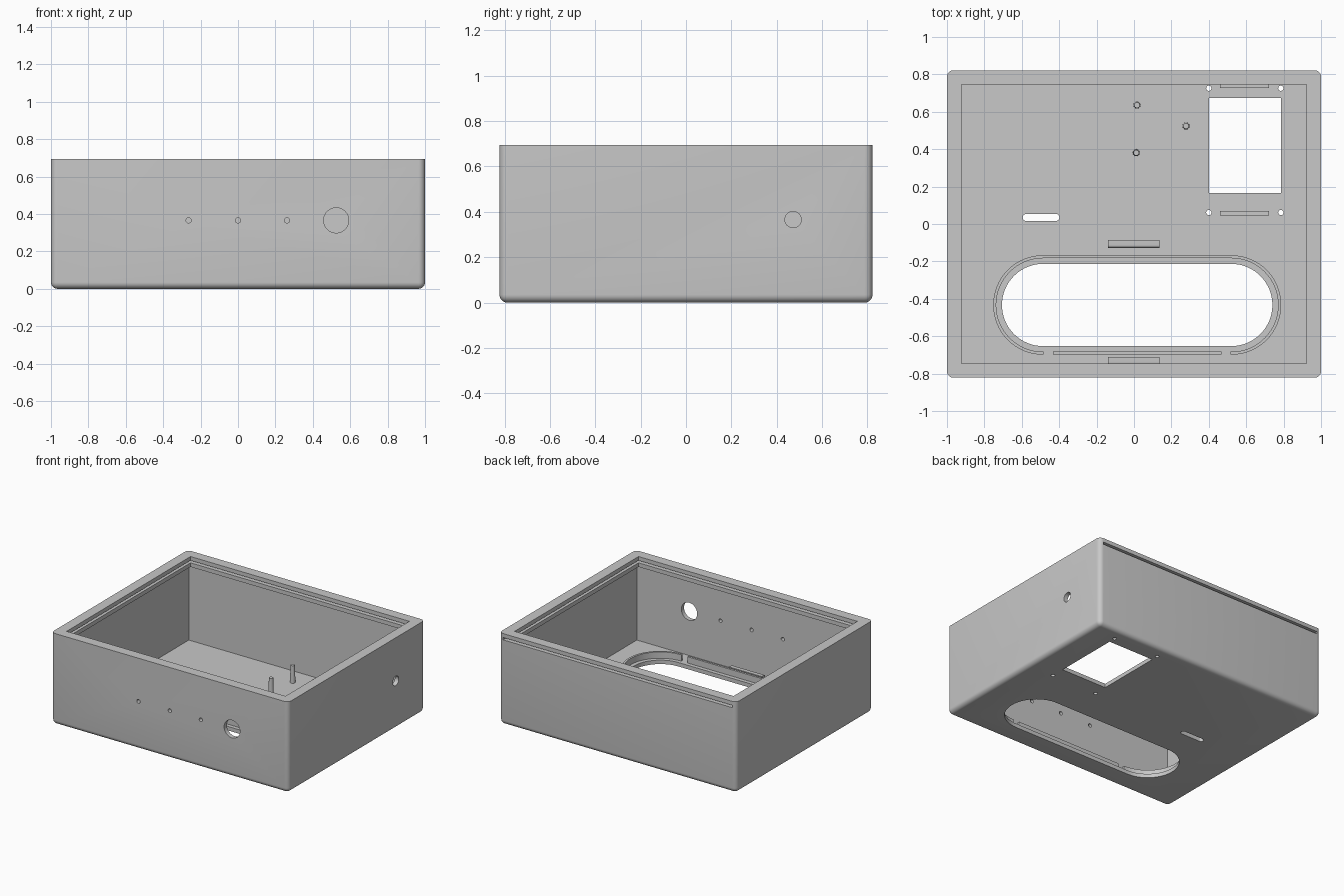
import bpy, bmesh, math
from mathutils import Vector, Matrix

cube = bpy.data.objects.get("Cube")
if cube:
    bpy.data.objects.remove(cube, do_unlink=True)

grey = bpy.data.materials.new("plain_grey")
grey.use_nodes = True
COLOUR = (0.58, 0.58, 0.58, 1)
grey.diffuse_color = COLOUR
grey.node_tree.nodes["Principled BSDF"].inputs["Base Color"].default_value = COLOUR

TOP, FLOOR, LIP = 0.695, 0.03, 0.078
FX, FY = 1.0, 0.822


def finish(name, bm):
    bmesh.ops.recalc_face_normals(bm, faces=bm.faces)
    mesh = bpy.data.meshes.new(name)
    bm.to_mesh(mesh)
    bm.free()
    mesh.materials.append(grey)
    ob = bpy.data.objects.new(name, mesh)
    bpy.context.collection.objects.link(ob)
    return ob


def box(name, x, y, z, bevel=0, pick=None):
    """Box from ranges; optionally round the edges chosen by pick."""
    bm = bmesh.new()
    bmesh.ops.create_cube(bm, size=1)
    for v in bm.verts:
        v.co = Vector([(r[0] + r[1]) / 2 + c * (r[1] - r[0]) for r, c in zip((x, y, z), v.co)])
    if bevel:
        edges = [e for e in bm.edges if pick(e)]
        bmesh.ops.bevel(bm, geom=edges, offset=bevel, segments=6, profile=0.5, affect='EDGES')
    return finish(name, bm)


def rod(name, centre, r, depth, axis='Z', n=32, taper=1):
    bm = bmesh.new()
    turn = {'X': Matrix.Rotation(math.pi / 2, 4, 'Y'),
            'Y': Matrix.Rotation(math.pi / 2, 4, 'X'), 'Z': Matrix()}[axis]
    bmesh.ops.create_cone(bm, cap_ends=True, segments=n, radius1=r, radius2=r * taper, depth=depth,
                          matrix=Matrix.Translation(centre) @ turn)
    return finish(name, bm)


def stadium(name, cx, cy, half, r, z0, z1, n=32):
    """Prism with straight sides and round ends, along x."""
    bm = bmesh.new()
    ring = []
    for side in (1, -1):
        for i in range(n + 1):
            a = -math.pi / 2 + math.pi * i / n
            ring.append(bm.verts.new((cx + side * (half - r + r * math.cos(a)),
                                      cy + side * r * math.sin(a), z0)))
    face = bm.faces.new(ring)
    new = bmesh.ops.extrude_face_region(bm, geom=[face])["geom"]
    bmesh.ops.translate(bm, vec=(0, 0, z1 - z0), verts=[g for g in new if isinstance(g, bmesh.types.BMVert)])
    return finish(name, bm)


def activate(ob):
    bpy.ops.object.select_all(action='DESELECT')
    ob.select_set(True)
    bpy.context.view_layer.objects.active = ob


def cut(ob, cutters):
    activate(ob)
    for c in cutters:
        m = ob.modifiers.new("cut", 'BOOLEAN')
        m.operation, m.solver, m.object = 'DIFFERENCE', 'EXACT', c
        bpy.ops.object.modifier_apply(modifier=m.name)
        bpy.data.objects.remove(c, do_unlink=True)


def smooth(ob):
    activate(ob)
    bpy.ops.object.shade_smooth_by_angle(angle=math.radians(35))


# Case: rounded below and at the corners, sharp at the rim
case = box("case", (-FX, FX), (-FY, FY), (0, TOP), 0.035,
           lambda e: not all(v.co.z > TOP - 0.01 for v in e.verts))
cutters = [
    # thin-walled cavity under a narrower mouth, leaving a ledge for the lid
    box("cavity", (-0.967, 0.967), (-0.789, 0.789), (FLOOR, 0.616)),
    box("mouth", (-0.923, 0.923), (-0.746, 0.746), (0.5, 1)),
    # lid groove, open through the back wall
    box("lid_groove", (-0.967, 0.967), (-0.789, 1), (0.647, 0.665)),
    box("window", (0.4, 0.785), (0.166, 0.673), (-0.1, 0.1)),
    stadium("large_opening", 0.017, -0.433, 0.723, 0.22, -0.1, 0.1),
    stadium("small_slot", -0.497, 0.035, 0.098, 0.019, -0.1, 0.1, 12),
    rod("dial_hole", (0.525, -0.8, 0.366), 0.067, 0.3, 'Y', 48),
    rod("side_hole", (1, 0.472, 0.366), 0.036, 0.3, 'X'),
]
cutters += [rod("front_hole", (x, -0.8, 0.366), 0.014, 0.3, 'Y', 24) for x in (-0.264, 0, 0.262)]
cutters += [rod("screw_hole", (x, y, 0), 0.014, 0.2, 'Z', 24)
            for x in (0.4, 0.785) for y in (0.061, 0.726)]
cut(case, cutters)
smooth(case)

# Thin lip round the large opening, with two gaps at the front
lip = stadium("opening_lip", 0.017, -0.433, 0.77, 0.266, FLOOR - 0.01, LIP)
cut(lip, [stadium("lip_inside", 0.017, -0.433, 0.754, 0.25, -0.1, 0.2)] +
    [box("lip_gap", (x, x + 0.05), (-0.75, -0.6), (-0.1, 0.2)) for x in (-0.483, 0.467)])
smooth(lip)

# Clips beside the large opening, rounded along the front top edge
for label, y in (("front_clip", -0.711), ("rear_clip", -0.085)):
    smooth(box(label, (-0.14, 0.135), (y - 0.042, y), (FLOOR - 0.01, LIP), 0.014,
               lambda e: all(v.co.z > LIP - 0.01 and v.co.y < y - 0.02 for v in e.verts)))

# Ribs beside the window
for label, y in (("front_rib", 0.045), ("back_rib", 0.727)):
    box(label, (0.46, 0.723), (y, y + 0.025), (FLOOR - 0.01, LIP))

# Standing posts
for x, y in ((0.016, 0.636), (0.012, 0.381), (0.278, 0.524)):
    smooth(rod("post", (x, y, 0.091), 0.019, 0.142, taper=0.8))
